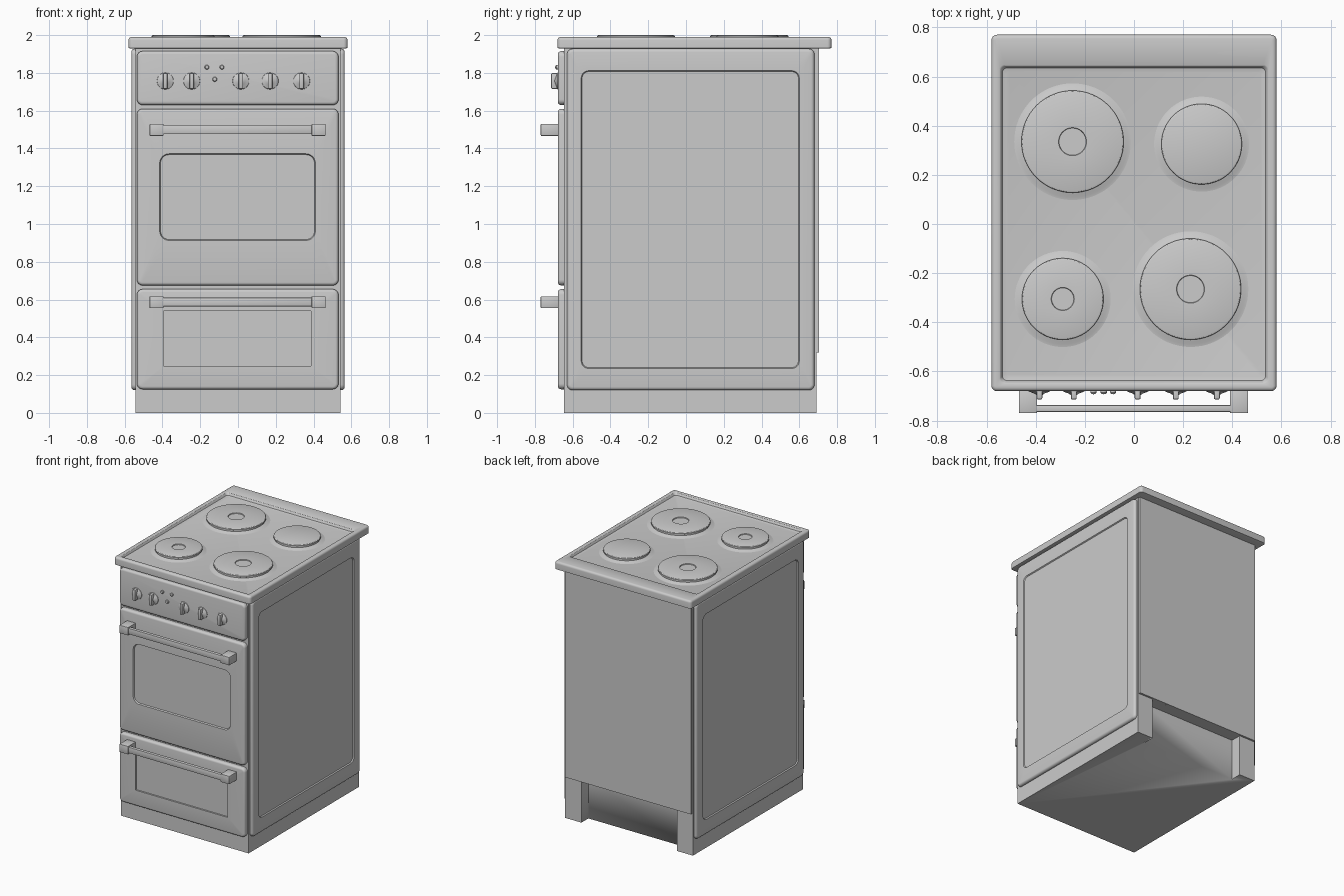
import bpy, bmesh
from math import cos, sin, pi, radians
from mathutils import Matrix, Vector

if "Cube" in bpy.data.objects:
    bpy.data.objects.remove(bpy.data.objects["Cube"])

FRONT = lambda u, v, d: (u, -d, v)
TOP = lambda u, v, d: (u, v, d)
RIGHT = lambda u, v, d: (d, u, v)
LEFT = lambda u, v, d: (-d, u, v)


def finish(bm, name, angle=30):
    bmesh.ops.recalc_face_normals(bm, faces=bm.faces)
    me = bpy.data.meshes.new(name)
    bm.to_mesh(me)
    bm.free()
    ob = bpy.data.objects.new(name, me)
    bpy.context.collection.objects.link(ob)
    bpy.ops.object.select_all(action='DESELECT')
    ob.select_set(True)
    bpy.context.view_layer.objects.active = ob
    bpy.ops.object.shade_smooth_by_angle(angle=radians(angle))
    return ob


def rect_loop(u0, u1, v0, v1, r, d, n=6):
    """Rounded rectangle in (u, v) at depth d."""
    pts = []
    corners = ((u1 - r, v1 - r), (u0 + r, v1 - r), (u0 + r, v0 + r), (u1 - r, v0 + r))
    for k, (cu, cv) in enumerate(corners):
        for i in range(n + 1):
            a = (k + i / n) * pi / 2
            pts.append((cu + r * cos(a), cv + r * sin(a), d))
    return pts


def loft(name, loops, place):
    """Skin a stack of rounded rectangles and cap both ends."""
    bm = bmesh.new()
    rings = [[bm.verts.new(place(*p)) for p in rect_loop(*l)] for l in loops]
    for a, b in zip(rings, rings[1:]):
        n = len(a)
        for i in range(n):
            bm.faces.new((a[i], a[(i + 1) % n], b[(i + 1) % n], b[i]))
    bm.faces.new(rings[0])
    bm.faces.new(rings[-1])
    return finish(bm, name)


def soft_panel(u0, u1, v0, v1, r, back, front, b):
    """Loops of a panel whose front edge is rounded by b."""
    loops = [(u0, u1, v0, v1, r, back)]
    for i in range(5):
        a = i / 4 * pi / 2
        s = b * (1 - cos(a))
        loops.append((u0 + s, u1 - s, v0 + s, v1 - s, r - s, front - b + b * sin(a)))
    return loops


def recess(u0, u1, v0, v1, r, front, depth, s=0.005):
    return [(u0, u1, v0, v1, r, front),
            (u0 + s, u1 - s, v0 + s, v1 - s, max(r - s, 0.001), front - depth)]


def box(name, x0, x1, y0, y1, z0, z1, bevel=0):
    bm = bmesh.new()
    m = Matrix.Translation(((x0 + x1) / 2, (y0 + y1) / 2, (z0 + z1) / 2))
    bmesh.ops.create_cube(bm, size=1, matrix=m @ Matrix.Diagonal((x1 - x0, y1 - y0, z1 - z0, 1)))
    if bevel:
        bmesh.ops.bevel(bm, geom=bm.edges[:], offset=bevel, segments=2, affect='EDGES', profile=0.5)
    return finish(bm, name)


def lathe(name, profile, matrix, steps=48):
    """Spin an (r, h) profile about local z."""
    bm = bmesh.new()
    vs = [bm.verts.new((r, 0, h)) for r, h in profile]
    es = [bm.edges.new(e) for e in zip(vs, vs[1:])]
    bmesh.ops.spin(bm, geom=vs + es, cent=(0, 0, 0), axis=(0, 0, 1), angle=2 * pi,
                   steps=steps, use_merge=True)
    bmesh.ops.remove_doubles(bm, verts=bm.verts, dist=1e-5)
    bm.transform(matrix)
    return finish(bm, name)


# Cabinet body with the cut-out at the lower back
body = box("cabinet_body", -0.542, 0.542, -0.645, 0.69, 0, 1.935)
cutter = box("back_cutout_cutter", -0.405, 0.405, 0.605, 0.8, -0.1, 0.32)
cutter.hide_render = True
cutter.hide_viewport = True
mod = body.modifiers.new("back_cutout", 'BOOLEAN')
mod.object = cutter
mod.operation = 'DIFFERENCE'
mod.solver = 'EXACT'
box("back_panel", -0.535, 0.535, 0.688, 0.705, 0.32, 1.932)

# Side panels with a shallow pressed field
for name, place in (("right_side_panel", RIGHT), ("left_side_panel", LEFT)):
    loft(name, soft_panel(-0.63, 0.68, 0.12, 1.928, 0.03, 0.535, 0.565, 0.018)
         + recess(-0.555, 0.60, 0.235, 1.812, 0.04, 0.565, 0.008), place)

# Worktop with raised rim and sunken tray
loft("worktop", [(-0.57, 0.57, -0.67, 0.76, 0.015, 1.929)]
     + soft_panel(-0.58, 0.58, -0.68, 0.77, 0.022, 1.932, 1.99, 0.016)
     + [(-0.548, 0.548, -0.65, 0.648, 0.022, 1.99),
        (-0.543, 0.543, -0.645, 0.643, 0.02, 1.987),
        (-0.535, 0.535, -0.637, 0.635, 0.018, 1.972),
        (-0.52, 0.52, -0.622, 0.62, 0.015, 1.968)], TOP)

# Hotplates: flared seat, plate, and central dimple (one plate is plain)
plates = (("rear_left", -0.25, 0.335, 0.208, 0.057), ("rear_right", 0.275, 0.325, 0.164, 0),
          ("front_left", -0.29, -0.305, 0.166, 0.047), ("front_right", 0.23, -0.265, 0.206, 0.057))
for name, x, y, r, c in plates:
    prof = [(r + 0.035, 1.967), (r + 0.018, 1.970), (r + 0.006, 1.976), (r - 0.004, 1.978),
            (r - 0.004, 1.983), (r, 1.985), (r, 1.994), (r - 0.003, 1.998), (r - 0.008, 2.0)]
    if c:
        prof += [(c, 2.0), (c - 0.002, 1.994), (0, 1.994)]
    else:
        prof += [(0, 2.0)]
    lathe(name + "_hotplate", prof, Matrix.Translation((x, y, 0)), 64)

# Front: control panel, oven door with window, drawer with sunken field
loft("control_panel", soft_panel(-0.535, 0.532, 1.63, 1.915, 0.03, 0.64, 0.678, 0.016), FRONT)
loft("oven_door", soft_panel(-0.535, 0.532, 0.675, 1.61, 0.03, 0.64, 0.678, 0.016)
     + recess(-0.415, 0.41, 0.913, 1.372, 0.05, 0.678, 0.01), FRONT)
loft("drawer_front", soft_panel(-0.535, 0.532, 0.125, 0.655, 0.03, 0.64, 0.678, 0.016)
     + recess(-0.395, 0.387, 0.247, 0.54, 0.002, 0.678, 0.01, 0.001), FRONT)

# Handles: rail with two end blocks
for name, z in (("oven", 1.498), ("drawer", 0.586)):
    box(name + "_handle_rail", -0.41, 0.41, -0.764, -0.737, z - 0.022, z + 0.024, 0.004)
    for side, x in (("left", -0.43), ("right", 0.428)):
        box(f"{name}_handle_{side}_block", x - 0.038, x + 0.036, -0.769, -0.67,
            z - 0.031, z + 0.031, 0.003)

# Knobs: domed base with an upright grip
to_front = Matrix.Rotation(pi / 2, 4, 'X')
dome = [(0.045, 0), (0.043, 0.005), (0.034, 0.009), (0.022, 0.013), (0.012, 0.02), (0, 0.022)]
for i, x in enumerate((-0.385, -0.245, 0.015, 0.17, 0.337)):
    at = Vector((x, -0.676, 1.757))
    lathe(f"knob_base_{i + 1}", dome, Matrix.Translation(at) @ to_front, 32)
    box(f"knob_grip_{i + 1}", x - 0.012, x + 0.012, -0.714, -0.67, 1.715, 1.799, 0.006)

# Indicator lamps and small thermostat pin
for name, x, z, r in (("left_lamp", -0.165, 1.83, 0.012), ("right_lamp", -0.085, 1.83, 0.012),
                      ("small_pin", -0.123, 1.766, 0.013)):
    lathe(name, [(r, 0), (r, 0.01), (r * 0.7, 0.015), (0, 0.017)],
          Matrix.Translation((x, -0.676, z)) @ to_front, 24)
